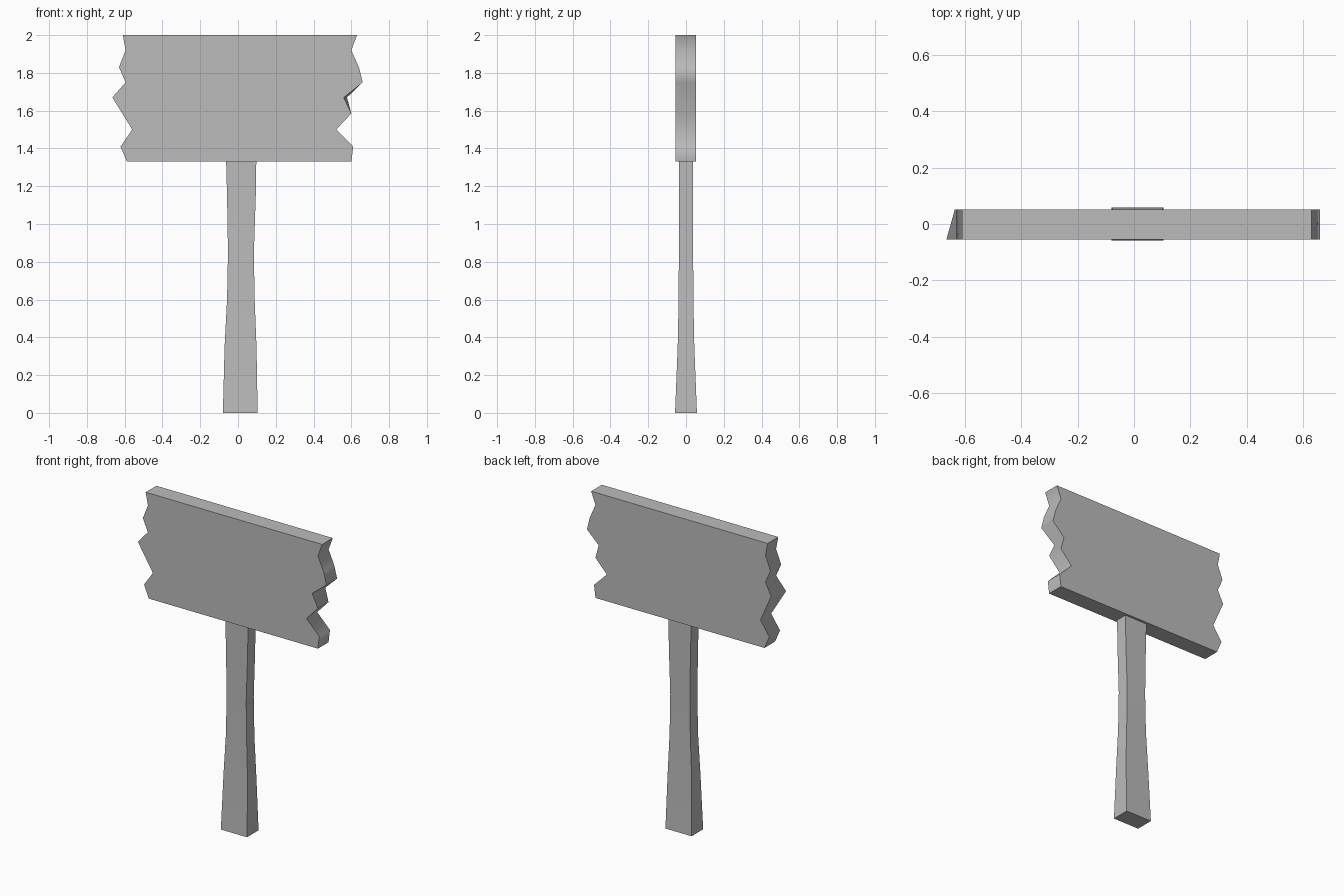
import bpy
import bmesh

old = bpy.data.objects.get("Cube")
if old:
    bpy.data.objects.remove(old, do_unlink=True)

# Single plain grey
grey = bpy.data.materials.new("plain grey")
grey.use_nodes = True
GREY = (0.5, 0.5, 0.5, 1)
grey.diffuse_color = GREY
grey.node_tree.nodes["Principled BSDF"].inputs["Base Color"].default_value = GREY


def loft(name, rings, keep_smooth):
    """Skin closed rings of points, cap both ends, sharpen all but the chosen edges."""
    bm = bmesh.new()
    loops = [[bm.verts.new(p) for p in ring] for ring in rings]
    n = len(loops[0])
    for a, b in zip(loops, loops[1:]):
        for i in range(n):
            j = (i + 1) % n
            bm.faces.new((a[i], a[j], b[j], b[i]))
    bm.faces.new(loops[0])
    bm.faces.new(loops[-1])
    bmesh.ops.recalc_face_normals(bm, faces=bm.faces[:])
    for f in bm.faces:
        f.smooth = True
    for e in bm.edges:
        e.smooth = keep_smooth(e.verts[0].co, e.verts[1].co)
    mesh = bpy.data.meshes.new(name)
    bm.to_mesh(mesh)
    bm.free()
    mesh.materials.append(grey)
    obj = bpy.data.objects.new(name, mesh)
    bpy.context.collection.objects.link(obj)


# Board with splintered ends: matching heights, x of each broken end
TOP, BOTTOM = 2.0, 1.33
heights = [TOP, 1.92, 1.83, 1.75, 1.67, 1.5, 1.41, BOTTOM]
left_x = [0.63, 0.60, 0.64, 0.66, 0.56, 0.52, 0.61, 0.60]
right_x = [-0.61, -0.595, -0.63, -0.595, -0.665, -0.56, -0.622, -0.588]


def board_ring(y, left_notch, right_tip):
    left = list(zip(left_x, heights))
    # one extra notch corner on the left end
    left.insert(5, (0.60, 1.585))
    left[4] = (left_notch, left[4][1])
    right = list(zip(right_x, heights))
    right[4] = (right_tip, right[4][1])
    return [(x, y, z) for x, z in left + right[::-1]]


def board_smooth(a, b):
    across = abs(a.y - b.y) > 0.05
    return across and BOTTOM + 0.01 < a.z < TOP - 0.01


loft("sign_board",
     [board_ring(-0.055, 0.56, -0.665), board_ring(0.052, 0.577, -0.635)],
     board_smooth)

# Post with a slim waist: height, right x, left x, half depth
sections = [(0, -0.08, 0.104, 0.058), (0.35, -0.071, 0.098, 0.044),
            (0.6, -0.058, 0.088, 0.039), (0.85, -0.053, 0.084, 0.038),
            (1.15, -0.058, 0.094, 0.038), (1.34, -0.063, 0.097, 0.038)]
rings = [[(r, -d, z), (l, -d, z), (l, d, z), (r, d, z)] for z, r, l, d in sections]
loft("post", rings,
     lambda a, b: abs(a.z - b.z) < 0.01 and 0.01 < a.z < 1.3)
